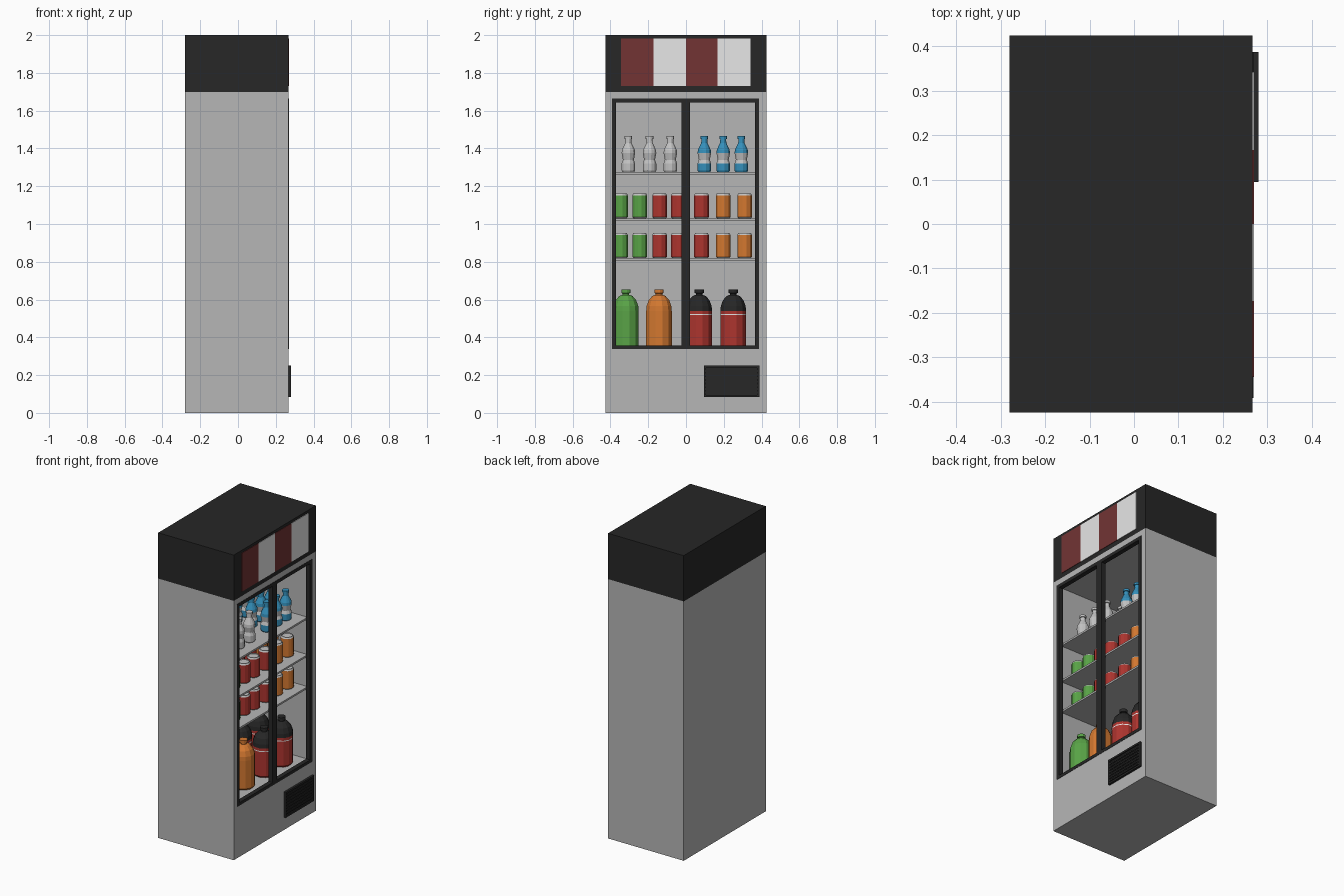
import bpy, bmesh, math

if "Cube" in bpy.data.objects:
    bpy.data.objects.remove(bpy.data.objects["Cube"])


def material(name, rgb):
    m = bpy.data.materials.new(name)
    m.diffuse_color = (*rgb, 1)
    m.use_nodes = True
    m.node_tree.nodes["Principled BSDF"].inputs["Base Color"].default_value = m.diffuse_color
    return m


GREY = material("cabinet grey", (0.47, 0.47, 0.47))
BLACK = material("black", (0.02, 0.02, 0.02))
SIGN = material("dark red", (0.17, 0.034, 0.034))
WHITE = material("white", (0.8, 0.8, 0.8))
RED = material("drink red", (0.42, 0.035, 0.028))
GREEN = material("drink green", (0.10, 0.37, 0.063))
ORANGE = material("drink orange", (0.66, 0.19, 0.03))
BLUE = material("drink blue", (0.035, 0.28, 0.50))
SILVER = material("silver", (0.55, 0.55, 0.55))


def box(name, x, y, z, mat):
    """Box from (min, max) ranges."""
    bm = bmesh.new()
    bmesh.ops.create_cube(bm, size=1)
    for v in bm.verts:
        v.co = [r[0] if c < 0 else r[1] for c, r in zip(v.co, (x, y, z))]
    me = bpy.data.meshes.new(name)
    bm.to_mesh(me)
    bm.free()
    me.materials.append(mat)
    ob = bpy.data.objects.new(name, me)
    bpy.context.collection.objects.link(ob)
    return ob


def lathe(name, profile, sides=12):
    """Closed turned mesh; profile rows are (radius, height, material of the band above)."""
    mats = list(dict.fromkeys(p[2] for p in profile))
    bm = bmesh.new()
    rings = [[bm.verts.new((r * math.cos(2 * math.pi * (i + .5) / sides),
                            r * math.sin(2 * math.pi * (i + .5) / sides), z))
              for i in range(sides)] for r, z, _ in profile]
    for a, b, p in zip(rings, rings[1:], profile):
        for i in range(sides):
            j = (i + 1) % sides
            bm.faces.new((a[i], a[j], b[j], b[i])).material_index = mats.index(p[2])
    bm.faces.new(rings[0][::-1]).material_index = mats.index(profile[0][2])
    bm.faces.new(rings[-1]).material_index = mats.index(profile[-1][2])
    me = bpy.data.meshes.new(name)
    bm.to_mesh(me)
    bm.free()
    for m in mats:
        me.materials.append(m)
    return me


def stock(name, mesh, y, z, rows):
    """Line up copies of one product from the front of a shelf to the back."""
    for i, x in enumerate(rows):
        ob = bpy.data.objects.new(f"{name}_{i + 1}", mesh)
        ob.location = (x, y, z)
        bpy.context.collection.objects.link(ob)


BACK, FRONT, SIDE = -0.281, 0.267, 0.425

# cabinet with hollow interior, and top box
cabinet = box("cabinet", (BACK, FRONT), (-SIDE, SIDE), (0, 1.7), GREY)
cutter = box("interior_cutter", (-0.25, 0.4), (-0.39, 0.385), (0.345, 1.66), GREY)
cutter.hide_render = True
mod = cabinet.modifiers.new("interior", 'BOOLEAN')
mod.operation, mod.solver, mod.object = 'DIFFERENCE', 'EXACT', cutter
bpy.context.view_layer.objects.active = cabinet
bpy.ops.object.modifier_apply(modifier=mod.name)
bpy.data.objects.remove(cutter)
box("top_box", (BACK, FRONT), (-SIDE, SIDE), (1.7, 2.0), BLACK)

# striped sign on the top box
edges = (-0.345, -0.173, 0.0, 0.167, 0.342)
for i in range(4):
    box(f"sign_stripe_{i + 1}", (FRONT - 0.002, FRONT + 0.003), edges[i:i + 2],
        (1.73, 1.982), WHITE if i % 2 else SIGN)

# door frames
FX = (0.24, FRONT + 0.002)
box("frame_left", FX, (-0.392, -0.37), (0.337, 1.665), BLACK)
box("frame_right", FX, (0.364, 0.387), (0.337, 1.665), BLACK)
box("frame_middle", FX, (-0.025, 0.021), (0.35, 1.65), BLACK)
box("frame_top", FX, (-0.37, 0.364), (1.643, 1.665), BLACK)
box("frame_bottom", FX, (-0.37, 0.364), (0.337, 0.357), BLACK)

# shelves
SHELVES = (0.82, 1.03, 1.275)
for z in SHELVES:
    box("shelf", (-0.25, 0.235), (-0.39, 0.385), (z - 0.012, z), GREY)

# vent with louvres
VY, VZ = (0.095, 0.388), (0.083, 0.25)
box("vent_panel", (FRONT - 0.005, FRONT + 0.006), VY, VZ, BLACK)
for z in VZ:
    s = 0.012 if z < 0.1 else -0.012
    box("vent_rim", (FRONT, 0.281), VY, sorted((z, z + s)), BLACK)
for y in VY:
    s = 0.012 if y < 0.2 else -0.012
    box("vent_rim", (FRONT, 0.281), sorted((y, y + s)), VZ, BLACK)
for i in range(7):
    z = 0.103 + i * 0.019
    box("vent_louvre", (FRONT, 0.278), (0.107, 0.376), (z, z + 0.010), BLACK)


# products
def can(name, c):
    return lathe(name, [(.034, 0, SILVER), (.040, .006, c), (.040, .122, SILVER),
                        (.035, .132, SILVER), (.032, .132, SILVER), (.031, .128, SILVER)])


def small_bottle(name, c, label):
    return lathe(name, [(.032, 0, c), (.037, .008, c), (.037, .045, label), (.030, .065, label),
                        (.037, .100, c), (.035, .118, c), (.017, .155, c), (.016, .175, c),
                        (.021, .176, c), (.021, .190, c)])


def big_bottle(name, c, label, band):
    return lathe(name, [(.060, 0, label), (.070, .012, label), (.070, .172, band),
                        (.070, .178, label), (.070, .195, c), (.068, .220, c), (.056, .252, c),
                        (.036, .274, c), (.018, .280, c), (.018, .288, c),
                        (.025, .289, c), (.025, .308, c)])


cans = {n: can(n + "_can", c) for n, c in (("green", GREEN), ("red", RED), ("orange", ORANGE))}
CAN_ROWS = (0.14, 0.03, -0.08)
for z in SHELVES[:2]:
    for y, n in ((-.347, "green"), (-.245, "green"), (-.14, "red"), (-.04, "red"),
                 (.082, "red"), (.197, "orange"), (.31, "orange")):
        stock(n + "_can", cans[n], y, z, CAN_ROWS)

clear = small_bottle("clear_bottle", SILVER, SILVER)
blue = small_bottle("blue_bottle", BLUE, SILVER)
for y in (-.305, -.193, -.083):
    stock("clear_bottle", clear, y, SHELVES[2], CAN_ROWS)
for y in (.097, .197, .293):
    stock("blue_bottle", blue, y, SHELVES[2], CAN_ROWS)

cola = big_bottle("dark_bottle", BLACK, RED, WHITE)
for y, n, me in ((-.318, "green_bottle", big_bottle("green_bottle", GREEN, GREEN, GREEN)),
                 (-.143, "orange_bottle", big_bottle("orange_bottle", ORANGE, ORANGE, ORANGE)),
                 (.07, "dark_bottle", cola), (.25, "dark_bottle", cola)):
    stock(n, me, y, 0.345, (0.14, -0.03))
